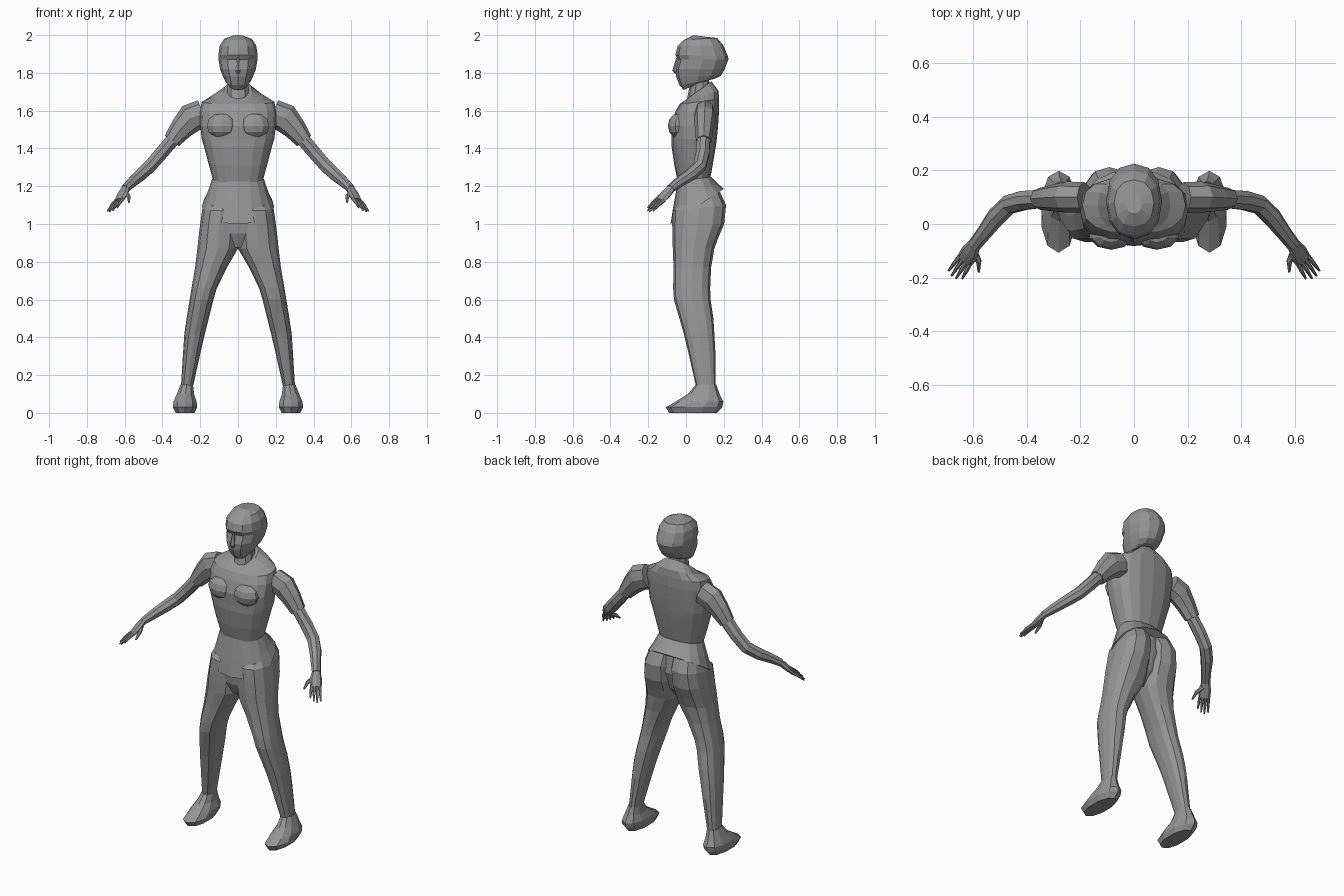
import bpy, bmesh, math
from mathutils import Vector

grey = bpy.data.materials.new("mid_grey")
grey.diffuse_color = (0.3, 0.3, 0.3, 1)


def finish(name, bm, mirror):
    bmesh.ops.recalc_face_normals(bm, faces=bm.faces)
    mesh = bpy.data.meshes.new(name)
    bm.to_mesh(mesh)
    bm.free()
    mesh.materials.append(grey)
    ob = bpy.data.objects.new(name, mesh)
    bpy.context.collection.objects.link(ob)
    if mirror:
        ob.modifiers.new("mirror", 'MIRROR')
    return ob


def skin(name, loops, mirror):
    """Join a stack of point loops and cap both ends."""
    bm = bmesh.new()
    vs = [[bm.verts.new(p) for p in loop] for loop in loops]
    n = len(vs[0])
    for a, b in zip(vs, vs[1:]):
        for i in range(n):
            j = (i + 1) % n
            bm.faces.new((a[i], a[j], b[j], b[i]))
    bm.faces.new(vs[0])
    bm.faces.new(vs[-1])
    return finish(name, bm, mirror)


def spow(v, p):
    return math.copysign(abs(v) ** (2 / p), v)


def stack(name, rings, n=12, p=2.2, mirror=False):
    """Rings: z front, z back, x min, x max, y front, y back."""
    loops = []
    for zf, zb, x0, x1, yf, yb in rings:
        loop = []
        for i in range(n):
            a = 2 * math.pi * i / n - math.pi / 2
            u, v = spow(math.cos(a), p), spow(math.sin(a), p)
            t = (v + 1) / 2
            loop.append(((x0 + x1) / 2 + (x1 - x0) / 2 * u,
                         yf + (yb - yf) * t, zf + (zb - zf) * t))
        loops.append(loop)
    return skin(name, loops, mirror)


def sym(rings):
    return [(zf, zb, -w, w, yf, yb) for zf, zb, w, yf, yb in rings]


def limb(name, pts, ref, n=8):
    """Mirrored tube through points: position, radius along ref, other radius."""
    pos = [Vector(q[0]) for q in pts]
    loops = []
    for i, (_, ru, rv) in enumerate(pts):
        t = (pos[min(i + 1, len(pos) - 1)] - pos[max(i - 1, 0)]).normalized()
        u = Vector(ref)
        u = (u - t * u.dot(t)).normalized()
        v = t.cross(u)
        loops.append([pos[i] + u * ru * math.cos(2 * math.pi * k / n)
                      + v * rv * math.sin(2 * math.pi * k / n) for k in range(n)])
    return skin(name, loops, True)


# Head with brow ledge and recessed eye line
stack("head", sym([
    (1.71, 1.757, .045, -.012, .10), (1.735, 1.768, .065, -.035, .15),
    (1.78, 1.785, .08, -.052, .185), (1.82, 1.82, .095, -.056, .205),
    (1.87, 1.872, .103, -.042, .225), (1.895, 1.89, .104, -.056, .221),
    (1.94, 1.945, .097, -.045, .198), (1.975, 1.985, .074, -.01, .165),
    (2.0, 1.99, .03, .04, .11)]))
stack("nose", sym([(1.795, 1.795, .012, -.058, -.03), (1.812, 1.812, .016, -.072, -.03),
                   (1.88, 1.88, .008, -.052, -.03)]), n=6, p=2)
stack("neck", sym([(1.58, 1.62, .08, -.03, .13), (1.66, 1.7, .06, .005, .13),
                   (1.76, 1.78, .055, .025, .12)]), n=10)

# Fitted jacket: bodice, collar and flared lower part
stack("bodice", sym([
    (1.22, 1.25, .133, -.042, .13), (1.31, 1.32, .155, -.062, .143),
    (1.41, 1.41, .18, -.076, .158), (1.45, 1.45, .192, -.076, .163),
    (1.52, 1.52, .2, -.08, .17), (1.59, 1.6, .203, -.058, .175),
    (1.635, 1.66, .192, -.035, .175), (1.64, 1.705, .135, -.028, .172),
    (1.65, 1.755, .075, -.012, .135)]), n=16, p=2.5)
stack("jacket_skirt", sym([
    (1.0, 1.185, .192, -.082, .2), (1.1, 1.215, .165, -.066, .168),
    (1.225, 1.25, .137, -.043, .133)]), n=16, p=2.3)

# Bust
bm = bmesh.new()
bmesh.ops.create_uvsphere(bm, u_segments=10, v_segments=6, radius=1)
for v in bm.verts:
    v.co = (v.co.x * .085 + .085, v.co.y * .058 - .038, v.co.z * .068 + 1.52)
finish("bust", bm, True)

# Pelvis and trouser legs
stack("pelvis", sym([
    (.875, .875, .04, -.03, .08), (.95, .95, .13, -.064, .14),
    (1.04, 1.06, .184, -.072, .175), (1.12, 1.18, .155, -.055, .16)]), n=14, p=2.5)
stack("leg", [
    (.14, .14, .238, .302, .053, .157), (.33, .33, .196, .29, .01, .155),
    (.42, .42, .175, .284, -.012, .15), (.5, .5, .155, .272, -.035, .145),
    (.6, .6, .13, .256, -.064, .13), (.66, .66, .112, .246, -.068, .128),
    (.77, .77, .058, .227, -.066, .133), (.87, .87, .0, .215, -.07, .15),
    (.93, .93, -.005, .209, -.072, .172), (1.0, 1.0, -.005, .2, -.073, .202),
    (1.07, 1.1, -.005, .188, -.07, .212), (1.09, 1.17, -.005, .17, -.05, .18)],
    p=2.4, mirror=True)

# Shoe
stack("shoe", [
    (0, 0, .228, .332, -.09, .165), (.03, .03, .214, .348, -.107, .192),
    (.06, .06, .216, .344, -.055, .198), (.1, .1, .23, .326, .01, .178),
    (.15, .15, .237, .306, .052, .16)], n=10, p=2.2, mirror=True)

# Arm: sleeve then bare lower arm
limb("sleeve", [((.185, .1, 1.585), .056, .075), ((.25, .1, 1.56), .058, .078),
                ((.30, .097, 1.505), .05, .062), ((.35, .094, 1.44), .041, .046)], (0, 1, 0))
limb("forearm", [((.34, .094, 1.453), .036, .04), ((.41, .088, 1.37), .038, .038),
                 ((.467, .072, 1.305), .037, .037), ((.515, .025, 1.262), .036, .035),
                 ((.56, -.035, 1.222), .029, .029), ((.597, -.082, 1.187), .026, .022)],
     (.5, .85, 0))

# Hand with four fingers and a thumb
side = Vector((.77, .6, -.2)).normalized()
ahead = Vector((.44, -.67, -.6)).normalized()
knuckles = Vector((.63, -.135, 1.125))
limb("palm", [((.594, -.078, 1.188), .025, .02), ((.612, -.108, 1.157), .036, .018),
              (knuckles, .033, .013)], side)
for i, length in enumerate((.075, .092, .096, .085)):
    k = i - 1.5
    base = knuckles + side * .016 * k - ahead * .01
    tip = knuckles + side * .02 * k + ahead * length
    limb("finger_%d" % (i + 1), [(base, .009, .01),
         (base.lerp(tip, .55) + Vector((0, 0, .005)), .008, .008), (tip, .004, .004)], side, 6)
limb("thumb", [((.595, -.1, 1.165), .013, .013), ((.578, -.14, 1.145), .011, .011),
               ((.578, -.178, 1.115), .005, .005)], side, 6)
